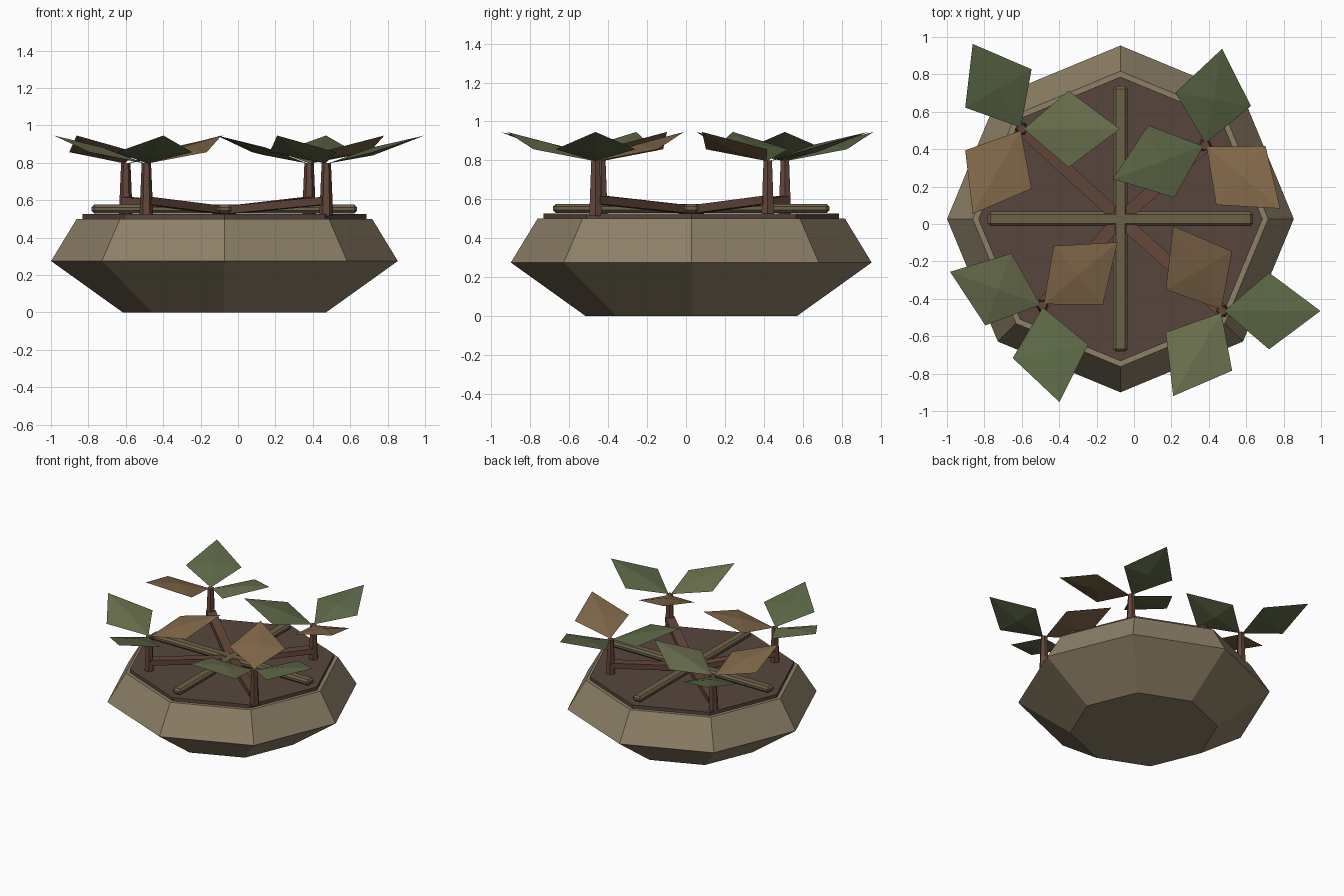
import bpy, bmesh
from math import sin, cos, pi, radians
from mathutils import Vector, Matrix

if "Cube" in bpy.data.objects:
    bpy.data.objects.remove(bpy.data.objects["Cube"])

CX, CY = -0.0725, 0.027


def material(name, rgb):
    m = bpy.data.materials.new(name)
    m.diffuse_color = (*rgb, 1)
    m.use_nodes = True
    m.node_tree.nodes["Principled BSDF"].inputs["Base Color"].default_value = m.diffuse_color
    return m


CLAY = material("clay", (0.27, 0.215, 0.135))
SOIL = material("soil", (0.095, 0.062, 0.047))
WOOD = material("wood", (0.15, 0.12, 0.065))
BARK = material("bark", (0.125, 0.062, 0.042))
GREEN = material("green_leaf", (0.105, 0.135, 0.06))
OLIVE = material("olive_leaf", (0.145, 0.16, 0.075))
TAN = material("brown_leaf", (0.215, 0.135, 0.065))


def finish(name, bm, mat, matrix=Matrix()):
    bmesh.ops.recalc_face_normals(bm, faces=bm.faces)
    me = bpy.data.meshes.new(name)
    bm.to_mesh(me)
    bm.free()
    me.materials.append(mat)
    ob = bpy.data.objects.new(name, me)
    ob.matrix_world = matrix
    bpy.context.collection.objects.link(ob)
    return ob


def lathe(name, profile, sides, mat, x, y):
    """Closed faceted solid from (radius, z) rings."""
    bm = bmesh.new()
    rings = [[bm.verts.new((r * cos(2 * pi * i / sides), r * sin(2 * pi * i / sides), z))
              for i in range(sides)] for r, z in profile]
    for a, b in zip(rings, rings[1:]):
        for i in range(sides):
            j = (i + 1) % sides
            bm.faces.new((a[i], a[j], b[j], b[i]))
    bm.faces.new(rings[0])
    bm.faces.new(rings[-1])
    return finish(name, bm, mat, Matrix.Translation((x, y, 0)))


def beam(name, start, end, width, height, mat, bevel=0.0):
    """Box between two points, with optional chamfered edges."""
    a, b = Vector(start), Vector(end)
    d = b - a
    bm = bmesh.new()
    bmesh.ops.create_cube(bm, size=1)
    bmesh.ops.scale(bm, vec=(d.length, width, height), verts=bm.verts)
    if bevel:
        bmesh.ops.bevel(bm, geom=bm.edges[:], offset=bevel, segments=1, affect='EDGES')
    x = d.normalized()
    y = Vector((0, 0, 1)).cross(x).normalized()
    rot = Matrix((x, y, x.cross(y))).transposed().to_4x4()
    return finish(name, bm, mat, Matrix.Translation((a + b) / 2) @ rot)


def leaf(name, x, y, angle, mat):
    """Kite-shaped faceted leaf rising outward from the trunk top."""
    bm = bmesh.new()
    rim = [bm.verts.new(p) for p in ((0.01, 0, 0.797), (0.25, -0.205, 0.857),
                                     (0.525, 0, 0.946), (0.25, 0.205, 0.857))]
    for z in (0.883, 0.84):
        mid = bm.verts.new((0.25, 0, z))
        for i in range(4):
            bm.faces.new((rim[i], rim[(i + 1) % 4], mid))
    return finish(name, bm, mat,
                  Matrix.Translation((x, y, 0)) @ Matrix.Rotation(radians(angle), 4, 'Z'))


# Octagonal planter and soil
lathe("planter_bowl", [(0.543, 0), (0.927, 0.275), (0.79, 0.5)], 8, CLAY, CX, CY)
lathe("soil_slab", [(0.76, 0.49), (0.76, 0.526)], 8, SOIL, CX, CY)

# Crossed divider bars
beam("divider_bar_x", (CX - 0.71, CY, 0.553), (CX + 0.71, CY, 0.553), 0.077, 0.046, WOOD, 0.014)
beam("divider_bar_y", (CX, CY - 0.71, 0.553), (CX, CY + 0.71, 0.553), 0.077, 0.046, WOOD, 0.014)

# Plants: trunk position, first leaf angle, leaf colours
plants = [
    (-0.60, 0.508, 0, (OLIVE, GREEN, TAN)),
    (0.38, 0.42, 80, (GREEN, GREEN, TAN)),
    (-0.49, -0.435, 40, (TAN, OLIVE, GREEN)),
    (0.472, -0.465, 0, (GREEN, TAN, OLIVE)),
]
for n, (x, y, start, colours) in enumerate(plants, 1):
    lathe(f"trunk_{n}", [(0.037, 0.515), (0.025, 0.8)], 6, BARK, x, y)
    beam(f"root_brace_{n}", (x, y, 0.597), (CX, CY, 0.545), 0.07, 0.042, BARK)
    for k, mat in enumerate(colours):
        leaf(f"leaf_{n}_{k + 1}", x, y, start + 120 * k, mat)
